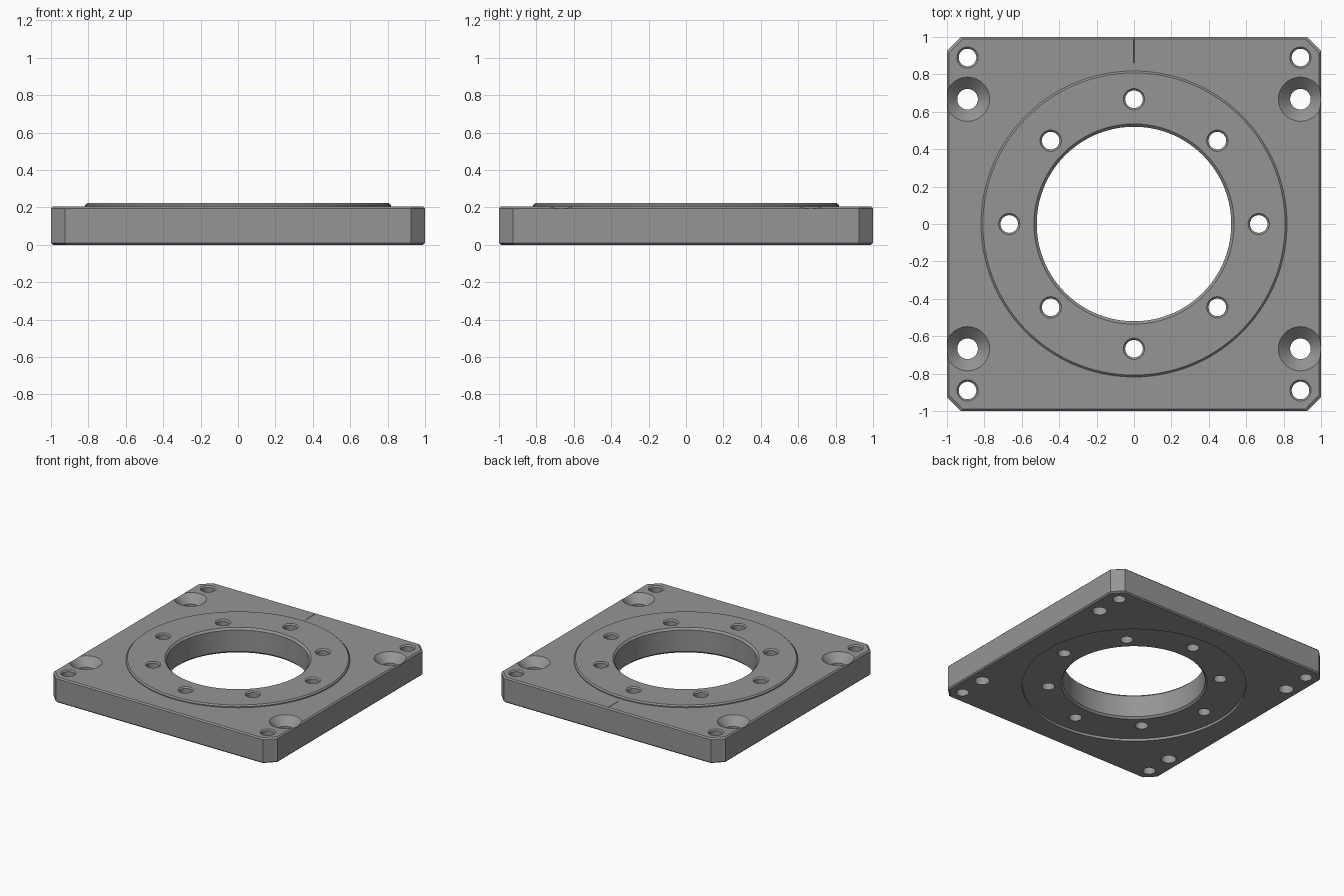
import bpy, bmesh, math

if "Cube" in bpy.data.objects:
    bpy.data.objects.remove(bpy.data.objects["Cube"])

TOP, BOSS = 0.204, 0.222      # heights of the plate and of the boss

def make_object(name, rings):
    """Closed solid from a stack of equal-sized point loops."""
    bm = bmesh.new()
    loops = [[bm.verts.new(p) for p in ring] for ring in rings]
    n = len(loops[0])
    for a, b in zip(loops, loops[1:]):
        for i in range(n):
            j = (i + 1) % n
            bm.faces.new((a[i], a[j], b[j], b[i]))
    bm.faces.new(loops[0][::-1])
    bm.faces.new(loops[-1])
    bmesh.ops.recalc_face_normals(bm, faces=bm.faces)
    mesh = bpy.data.meshes.new(name)
    bm.to_mesh(mesh)
    bm.free()
    obj = bpy.data.objects.new(name, mesh)
    bpy.context.collection.objects.link(obj)
    return obj

def revolve(name, profile, x=0, y=0, n=48):
    angles = [2 * math.pi * (i + 0.5) / n for i in range(n)]
    return make_object(name, [[(x + r * math.cos(a), y + r * math.sin(a), z)
                               for a in angles] for r, z in profile])

def octagon(h, z, c=0.075):
    k = h - c
    return [(h, -k, z), (h, k, z), (k, h, z), (-k, h, z),
            (-h, k, z), (-h, -k, z), (-k, -h, z), (k, -h, z)]

def combine(target, tool, operation):
    mod = target.modifiers.new(tool.name, 'BOOLEAN')
    mod.operation, mod.solver, mod.object = operation, 'EXACT', tool
    bpy.context.view_layer.objects.active = target
    bpy.ops.object.modifier_apply(modifier=mod.name)
    bpy.data.objects.remove(tool)

def hole(x, y, r, top, chamfer):
    # straight bore that flares out at the top face
    return revolve("hole_cutter", [(r, -0.1), (r, top - chamfer),
                                   (r + chamfer + 0.02, top + 0.02)], x, y)

# Square plate with cut corners and fine edge chamfers
plate = make_object("flange_plate", [octagon(0.99, 0), octagon(1, 0.01),
                                     octagon(1, TOP - 0.01), octagon(0.99, TOP)])

# Raised round boss on top
combine(plate, revolve("boss", [(0.818, 0.1), (0.818, BOSS - 0.01), (0.808, BOSS)], n=128), 'UNION')

# Shallow round recess underneath
combine(plate, revolve("recess", [(0.818, -0.1), (0.818, 0.02)], n=128), 'DIFFERENCE')

# Central bore, chamfered on both sides
combine(plate, revolve("bore", [(0.555, 0), (0.52, 0.035), (0.52, BOSS - 0.015),
                                (0.555, BOSS + 0.02)], n=128), 'DIFFERENCE')

# Eight bolt holes, the diagonal ones slightly further in
for i in range(8):
    a = i * math.pi / 4
    d = 0.63 if i % 2 else 0.667
    combine(plate, hole(d * math.cos(a), d * math.sin(a), 0.047, BOSS, 0.01), 'DIFFERENCE')

# Corner holes and countersunk mounting holes
for sx in (-1, 1):
    for sy in (-1, 1):
        combine(plate, hole(sx * 0.89, sy * 0.89, 0.047, TOP, 0.01), 'DIFFERENCE')
        combine(plate, hole(sx * 0.89, sy * 0.667, 0.055, TOP, 0.063), 'DIFFERENCE')

# Fine index groove at the back edge
groove = make_object("index_groove", [[(-0.003, y, TOP + 0.002), (0, y, TOP - 0.004),
                                       (0.003, y, TOP + 0.002)] for y in (0.86, 1.05)])
combine(plate, groove, 'DIFFERENCE')

# Dark grey metal
metal = bpy.data.materials.new("dark_grey")
metal.diffuse_color = (0.3, 0.3, 0.3, 1)
metal.use_nodes = True
metal.node_tree.nodes["Principled BSDF"].inputs["Base Color"].default_value = metal.diffuse_color
plate.data.materials.clear()
plate.data.materials.append(metal)

# Smooth round walls, crisp edges
bpy.ops.object.select_all(action='DESELECT')
plate.select_set(True)
bpy.context.view_layer.objects.active = plate
bpy.ops.object.shade_smooth_by_angle(angle=math.radians(25))
